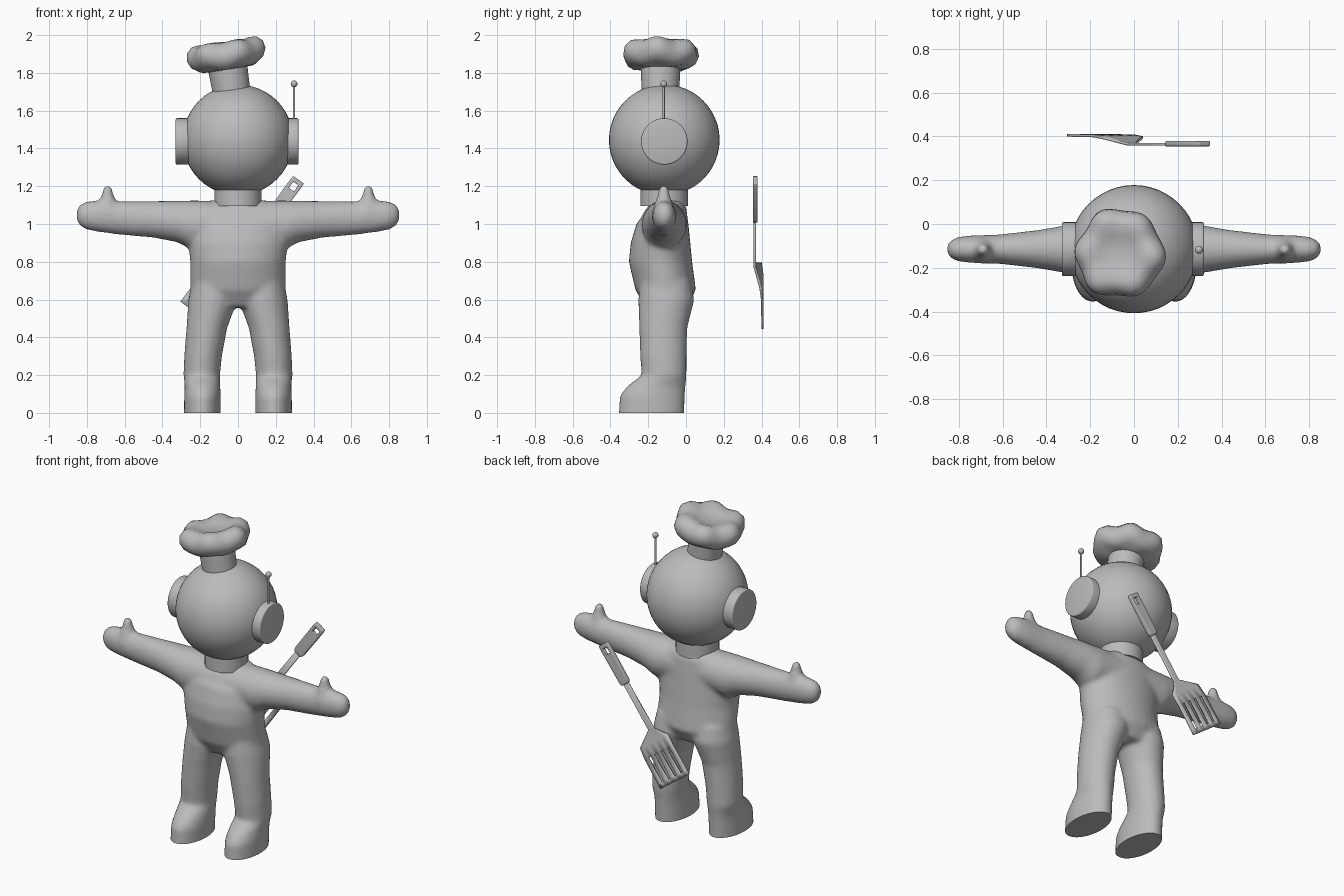
import bpy, bmesh, math
from mathutils import Matrix, Vector

if "Cube" in bpy.data.objects:
    bpy.data.objects.remove(bpy.data.objects["Cube"])

grey = bpy.data.materials.new("plain_grey")
grey.use_nodes = True
grey.diffuse_color = (0.5, 0.5, 0.5, 1)
grey.node_tree.nodes["Principled BSDF"].inputs["Base Color"].default_value = (0.5, 0.5, 0.5, 1)


def finish(bm, name, angle=40):
    """Turn a bmesh into a smooth shaded object that keeps sharp edges."""
    bmesh.ops.recalc_face_normals(bm, faces=bm.faces)
    mesh = bpy.data.meshes.new(name)
    bm.to_mesh(mesh)
    bm.free()
    mesh.materials.append(grey)
    mesh.shade_smooth()
    mesh.set_sharp_from_angle(angle=math.radians(angle))
    obj = bpy.data.objects.new(name, mesh)
    bpy.context.collection.objects.link(obj)
    return obj


def loft(bm, rings, u, v, n=32):
    """Closed tube through elliptical rings given as (centre, radius u, radius v)."""
    u, v = Vector(u), Vector(v)
    loops = []
    for centre, ru, rv in rings:
        loops.append([bm.verts.new(Vector(centre) + u * ru * math.cos(a) + v * rv * math.sin(a))
                      for a in (math.tau * i / n for i in range(n))])
    for low, high in zip(loops, loops[1:]):
        for i in range(n):
            j = (i + 1) % n
            bm.faces.new((low[i], low[j], high[j], high[i]))
    bm.faces.new(loops[0][::-1])
    bm.faces.new(loops[-1])


def cylinder(name, centre, radius, depth, turn=None, bevel=0.0, segments=48):
    bm = bmesh.new()
    bmesh.ops.create_cone(bm, cap_ends=True, segments=segments, radius1=radius,
                          radius2=radius, depth=depth)
    if bevel:
        rim = [e for e in bm.edges if abs(e.verts[0].co.z - e.verts[1].co.z) < 1e-5]
        bmesh.ops.bevel(bm, geom=rim, offset=bevel, segments=3, affect='EDGES', profile=0.5)
    bm.transform(Matrix.Translation(centre) @ (turn or Matrix()))
    return finish(bm, name)


def ball(name, centre, radius, segments):
    bm = bmesh.new()
    bmesh.ops.create_uvsphere(bm, u_segments=segments, v_segments=segments // 2, radius=radius)
    bm.transform(Matrix.Translation(centre))
    return finish(bm, name, 60)


# Body: torso, legs, arms and thumbs, fused into one soft skin
PAD = 0.003
X, Y, Z = (1, 0, 0), (0, 1, 0), (0, 0, 1)
# height, half width, front, back
torso = [(.56, .20, -.21, 0), (.65, .25, -.265, .05), (.8, .25, -.30, .03), (.9, .262, -.29, .02),
         (1.0, .27, -.26, .01), (1.08, .21, -.2, 0), (1.125, .14, -.18, -.02)]
# height, centre x, half width, front, back
leg = [(.70, .13, .11, -.24, .02), (.6, .132, .128, -.25, .042), (.45, .165, .105, -.245, .004),
       (.3, .185, .097, -.24, 0), (.2, .192, .094, -.232, 0), (.14, .188, .091, -.31, -.005),
       (.09, .188, .094, -.348, -.008), (-.06, .189, .095, -.358, -.015)]
# distance out, centre height, half height, half depth
arm = [(0, 1.01, .11, .12), (.25, .995, .127, .115), (.32, 1.013, .107, .105),
       (.45, 1.025, .094, .083), (.62, 1.031, .086, .064), (.75, 1.042, .08, .06),
       (.81, 1.045, .07, .052), (.84, 1.047, .05, .036), (.853, 1.048, .025, .018)]
thumb = [(1.06, .065), (1.12, .045), (1.155, .032), (1.19, .026), (1.204, .015)]

bm = bmesh.new()
loft(bm, [((0, (f + b) / 2, z), w + PAD, (b - f) / 2 + PAD) for z, w, f, b in torso], X, Y)
for s in (-1, 1):
    loft(bm, [((s * x, (f + b) / 2, z), w + PAD, (b - f) / 2 + PAD) for z, x, w, f, b in leg], X, Y)
    loft(bm, [((s * x, -.115, z), d + PAD, h + PAD) for x, z, h, d in arm], Y, Z)
    loft(bm, [((s * .69, -.118, z), r, r) for z, r in thumb], X, Y)
rough = finish(bm, "rough_body")
fuse = rough.modifiers.new("fuse", 'REMESH')
fuse.mode = 'VOXEL'
fuse.voxel_size = 0.012
soften = rough.modifiers.new("soften", 'SMOOTH')
soften.factor = 0.5
soften.iterations = 12
bpy.context.view_layer.update()
skin = bpy.data.meshes.new_from_object(rough.evaluated_get(bpy.context.evaluated_depsgraph_get()))
bpy.data.objects.remove(rough)

# Cut the soles flat on the ground
bm = bmesh.new()
bm.from_mesh(skin)
bpy.data.meshes.remove(skin)
bmesh.ops.bisect_plane(bm, geom=bm.verts[:] + bm.edges[:] + bm.faces[:],
                       plane_co=(0, 0, 0), plane_no=(0, 0, 1), clear_inner=True)
bmesh.ops.holes_fill(bm, edges=[e for e in bm.edges if e.is_boundary], sides=0)
finish(bm, "body", 50)

# Neck, head, ear discs and antenna
cylinder("neck", (0, -.115, 1.15), .125, .11)
ball("head", (0, -.115, 1.445), .293, 48)
sideways = Matrix.Rotation(math.pi / 2, 4, 'Y')
cylinder("right_ear_disc", (-.29, -.115, 1.437), .123, .08, sideways, .008)
cylinder("left_ear_disc", (.28, -.115, 1.437), .123, .08, sideways, .008)
cylinder("antenna_rod", (.297, -.118, 1.64), .006, .2, segments=12)
ball("antenna_tip", (.297, -.118, 1.742), .018, 16)

# Chef hat: turned profile with a lobed, dented puff, leaning to one side
profile = [(.1, 0), (.104, .115), (.15, .122), (.185, .145), (.203, .185), (.196, .225),
           (.168, .255), (.13, .263), (.085, .245), (.04, .233)]
bm = bmesh.new()
N = 72
loops = []
for r, z in profile:
    weight = max(0, min(1, (r - .104) / .08))
    loop = []
    for i in range(N):
        a = math.tau * i / N
        wave = math.cos(6 * a + .5) + .4 * math.cos(3 * a + 1)
        rr = r + .009 * wave * weight
        lift = .009 * wave * weight if z > .12 else 0
        loop.append(bm.verts.new((rr * math.cos(a), rr * math.sin(a), z + lift)))
    loops.append(loop)
for low, high in zip(loops, loops[1:]):
    for i in range(N):
        j = (i + 1) % N
        bm.faces.new((low[i], low[j], high[j], high[i]))
bm.faces.new(loops[0][::-1])
bm.faces.new(loops[-1])
bm.transform(Matrix.Translation((-.035, -.135, 1.705)) @ Matrix.Rotation(math.radians(-9), 4, 'Y'))
finish(bm, "chef_hat", 45)

# Spatula, slung diagonally behind the back
TIP = Vector((-.207, 0, .517))
ALONG = Vector((.593, 0, .806))
ACROSS = Vector((.806, 0, -.593))


def strip(name, rows, edges, holes, thickness):
    """Plate from rows (distance, half width, depth) and column edges, with open cells."""
    bm = bmesh.new()
    grid = [[bm.verts.new(TIP + ALONG * t + ACROSS * w * e + Vector((0, y, 0))) for e in edges]
            for t, w, y in rows]
    for r in range(len(rows) - 1):
        for c in range(len(edges) - 1):
            if (r, c) not in holes:
                bm.faces.new((grid[r][c], grid[r][c + 1], grid[r + 1][c + 1], grid[r + 1][c]))
    obj = finish(bm, name, 30)
    solid = obj.modifiers.new("thickness", 'SOLIDIFY')
    solid.thickness = thickness
    solid.offset = 0
    return obj


columns = [-1]
for c in range(9):
    columns.append(columns[-1] + (.24 if c % 2 == 0 else .2))
strip("spatula_blade",
      [(0, .122, .405), (.03, .122, .405), (.19, .12, .403), (.26, .117, .395),
       (.33, .02, .364), (.65, .018, .364)],
      columns, {(1, c) for c in (1, 3, 5, 7)}, .012)
handle = strip("spatula_handle",
               [(.625, .026, .367), (.645, .034, .367), (.825, .036, .367), (.865, .036, .367),
                (.89, .034, .367)],
               [-1, -.45, .45, 1], {(2, 1)}, .024)
round_off = handle.modifiers.new("soft_edges", 'BEVEL')
round_off.width = .004
round_off.segments = 2
